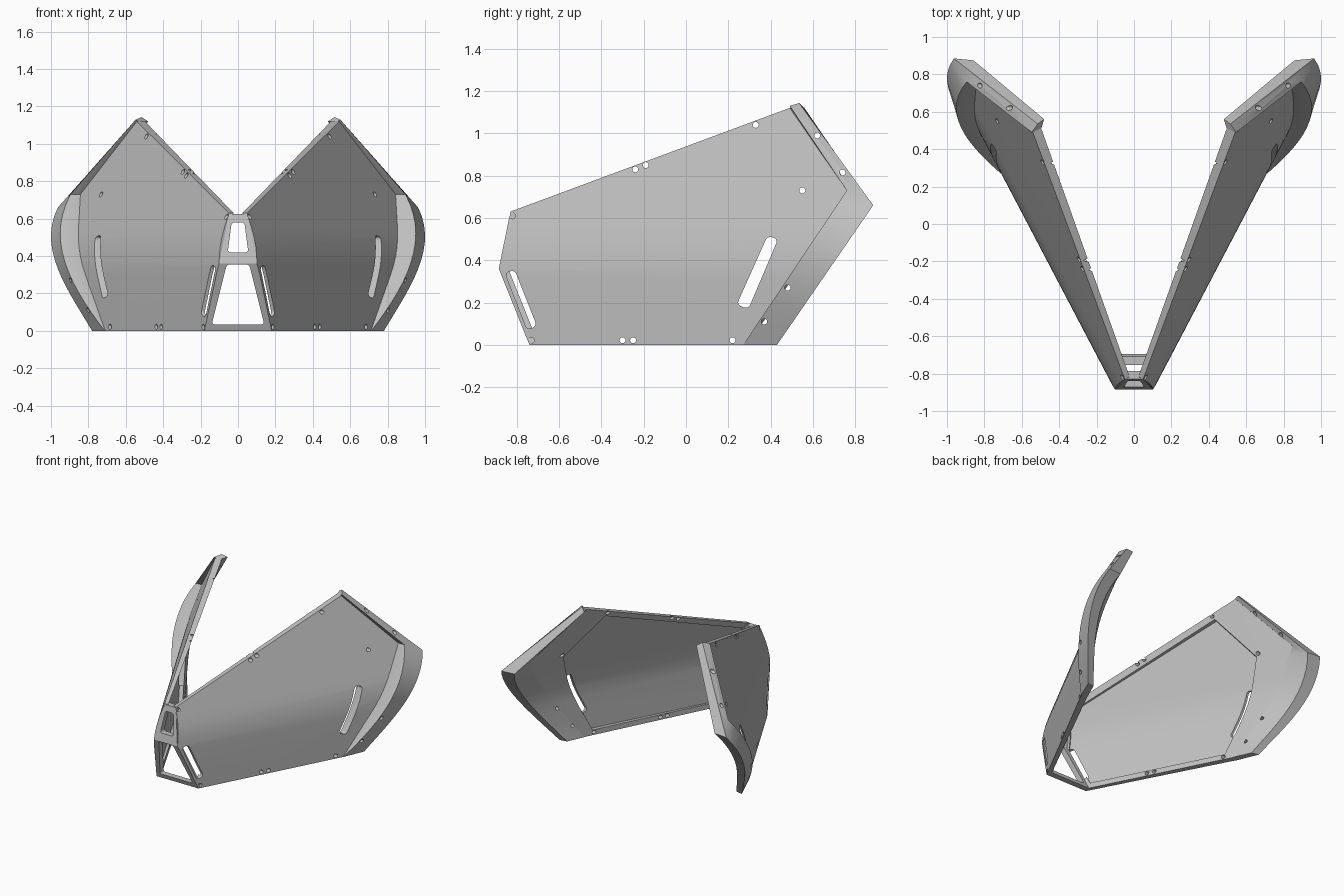
import bpy, bmesh, math
from mathutils import Vector

if "Cube" in bpy.data.objects:
    bpy.data.objects.remove(bpy.data.objects["Cube"], do_unlink=True)

grey = bpy.data.materials.new("plain_grey")
grey.use_nodes = True
GREY = (0.52, 0.52, 0.52, 1)
grey.diffuse_color = GREY
grey.node_tree.nodes["Principled BSDF"].inputs["Base Color"].default_value = GREY

BENDS = (0.3, 0.35, 0.4, 0.45, 0.5, 0.55)


def lean(z):
    """Inward lean of the wing: upright below, rounded bend, straight above."""
    if z < 0.3:
        return 0
    return 0.82 * (z - 0.3) ** 2 if z < 0.55 else 0.41 * (z - 0.425)


def thick(y):
    return 0.042 + 0.016 * y


def surf(y, z, depth=0):
    """Point on the wing's outer skin, moved inward by depth."""
    x = 0.18 + 0.525 * (y + 0.74) - lean(z)
    return Vector((x - 0.885 * depth, y + 0.465 * depth, z))


def finish(name, bm):
    bmesh.ops.recalc_face_normals(bm, faces=bm.faces[:])
    mesh = bpy.data.meshes.new(name)
    bm.to_mesh(mesh)
    bm.free()
    mesh.materials.append(grey)
    ob = bpy.data.objects.new(name, mesh)
    bpy.context.collection.objects.link(ob)
    return ob


def slab(name, outline, outer, inner):
    """Curved plate from a side outline, between two depth functions."""
    bm = bmesh.new()
    bm.faces.new([bm.verts.new((0, y, z)) for y, z in outline])
    for z in BENDS:
        bmesh.ops.bisect_plane(bm, geom=bm.verts[:] + bm.edges[:] + bm.faces[:],
                               plane_co=(0, 0, z), plane_no=(0, 0, 1))
    front = bm.verts[:]
    ext = bmesh.ops.extrude_face_region(bm, geom=bm.faces[:], use_keep_orig=True)
    back = [v for v in ext["geom"] if isinstance(v, bmesh.types.BMVert)]
    for verts, depth in ((front, outer), (back, inner)):
        for v in verts:
            v.co = surf(v.co.y, v.co.z, depth(v.co.y))
    return finish(name, bm)


def prism(bm, points, axis, start, end, radius=0):
    """Straight cutter along an axis, with optional rounded corners."""
    def place(a, b, c):
        return (c, a, b) if axis == "x" else (a, c, b)
    rings = [[bm.verts.new(place(a, b, c)) for a, b in points] for c in (start, end)]
    n = len(points)
    bm.faces.new(rings[0])
    bm.faces.new(rings[1][::-1])
    for i in range(n):
        j = (i + 1) % n
        bm.faces.new((rings[0][i], rings[1][i], rings[1][j], rings[0][j]))
    if radius:
        edges = [bm.edges.get((rings[0][i], rings[1][i])) for i in range(n)]
        bmesh.ops.bevel(bm, geom=edges, offset=radius, segments=4, profile=0.5, affect='EDGES')


def circle(y, z, r=0.014, n=16):
    return [(y + r * math.cos(math.tau * i / n), z + r * math.sin(math.tau * i / n)) for i in range(n)]


def cut(ob, cutter):
    cutter.hide_render = True
    mod = ob.modifiers.new("cut", 'BOOLEAN')
    mod.operation, mod.solver, mod.object = 'DIFFERENCE', 'EXACT', cutter
    bpy.context.view_layer.objects.active = ob
    bpy.ops.object.modifier_apply(modifier=mod.name)
    bpy.data.objects.remove(cutter, do_unlink=True)


def smooth(ob, angle=30):
    bpy.ops.object.select_all(action='DESELECT')
    ob.select_set(True)
    bpy.context.view_layer.objects.active = ob
    bpy.ops.object.shade_smooth_by_angle(angle=math.radians(angle))


def mirror(ob):
    ob.modifiers.new("mirror", 'MIRROR').use_axis = (True, False, False)


# Wing panel with a shallow pocket on its inner side
APEX, TIP, FOOT = (0.49, 1.12), (0.76, 0.73), (0.27, 0)
panel = slab("wing_panel", [(-0.74, 0), FOOT, TIP, APEX, (-0.83, 0.63), (-0.885, 0.36)],
             lambda y: 0, thick)
pocket = slab("pocket_cutter", [(-0.70, 0.04), (0.21, 0.04), (0.51, 0.71), (0.32, 1.015),
                                (-0.79, 0.6), (-0.84, 0.36)],
              lambda y: 0.016, lambda y: 0.15)
cut(panel, pocket)

# Slots and fastener holes through the panel
bm = bmesh.new()
prism(bm, [(-0.855, 0.34), (-0.81, 0.355), (-0.705, 0.09), (-0.75, 0.07)], "x", 0, 1.2, 0.02)
prism(bm, [(0.24, 0.19), (0.295, 0.17), (0.435, 0.5), (0.385, 0.515)], "x", 0, 1.2, 0.02)
for y, z in [(-0.82, 0.61), (-0.24, 0.83), (-0.19, 0.85), (0.33, 1.04), (0.55, 0.73),
             (0.22, 0.022), (-0.25, 0.022), (-0.3, 0.022), (-0.73, 0.022)]:
    prism(bm, circle(y, z), "x", -0.1, 1.2)
cut(panel, finish("panel_hole_cutter", bm))
smooth(panel)
mirror(panel)


# Flared rear flange, lofted from the apex through the tip to the foot
def through(keys, z):
    """Smooth curve through (z, x) keys."""
    total = 0
    for zi, xi in keys:
        for zj, _ in keys:
            if zj != zi:
                xi *= (z - zj) / (zi - zj)
        total += xi
    return total


def section(y, z, a_out, b_out, b_in):
    return [surf(y, z, 0.008), Vector(a_out), Vector(b_out), Vector(b_in), surf(y, z, thick(y) + 0.002)]


LIP = [(0, 0.712), (0.3, 0.90), (0.5, 0.95), (0.73, 0.895)]
REAR = [(0, 0.78), (0.3, 0.95), (0.5, 1.0), (0.66, 0.963)]
stations = [section(*APEX, (0.547, 0.49, 1.13), (0.515, 0.535, 1.143), (0.48, 0.56, 1.12))]
STEPS = 14
for i in range(STEPS + 1):
    t = 1 - i / STEPS
    ya, za = FOOT[0] + (TIP[0] - FOOT[0]) * t, TIP[1] * t
    yb, zb = 0.43 + 0.455 * t, 0.66 * t
    xb = through(REAR, zb)
    stations.append(section(ya, za, (through(LIP, za), ya, za), (xb, yb, zb),
                            (xb - 0.055 - 0.05 * t, yb - 0.01, zb)))
bm = bmesh.new()
rings = [[bm.verts.new(p) for p in s] for s in stations]
for r, s in zip(rings, rings[1:]):
    for i in range(5):
        j = (i + 1) % 5
        bm.faces.new((r[i], r[j], s[j], s[i]))
bm.faces.new(rings[0])
bm.faces.new(rings[-1][::-1])
flange = finish("rear_flange", bm)
bm = bmesh.new()
for y, z in [(0.62, 0.99), (0.74, 0.815), (0.48, 0.27), (0.37, 0.11)]:
    prism(bm, circle(y, z), "x", 0, 1.3)
cut(flange, finish("flange_hole_cutter", bm))
smooth(flange)
mirror(flange)

# Folded nose bridge joining the two wings, with two windows
bm = bmesh.new()
rows = [[bm.verts.new((s * x, y, z)) for s in (-1, 1)]
        for x, y, z in ((0.18, -0.74, 0), (0.1, -0.885, 0.36), (0.05, -0.83, 0.625))]
for a, b in zip(rows, rows[1:]):
    bm.faces.new((a[0], a[1], b[1], b[0]))
ext = bmesh.ops.extrude_face_region(bm, geom=bm.faces[:], use_keep_orig=True)
bmesh.ops.translate(bm, vec=(0, 0.045, 0),
                    verts=[v for v in ext["geom"] if isinstance(v, bmesh.types.BMVert)])
bridge = finish("nose_bridge", bm)
bm = bmesh.new()
for low, high, wide, narrow in ((0.035, 0.355, 0.14, 0.06), (0.42, 0.58, 0.055, 0.034)):
    prism(bm, [(-wide, low), (wide, low), (narrow, high), (-narrow, high)], "y", -1, -0.5, 0.015)
cut(bridge, finish("window_cutter", bm))
smooth(bridge)
